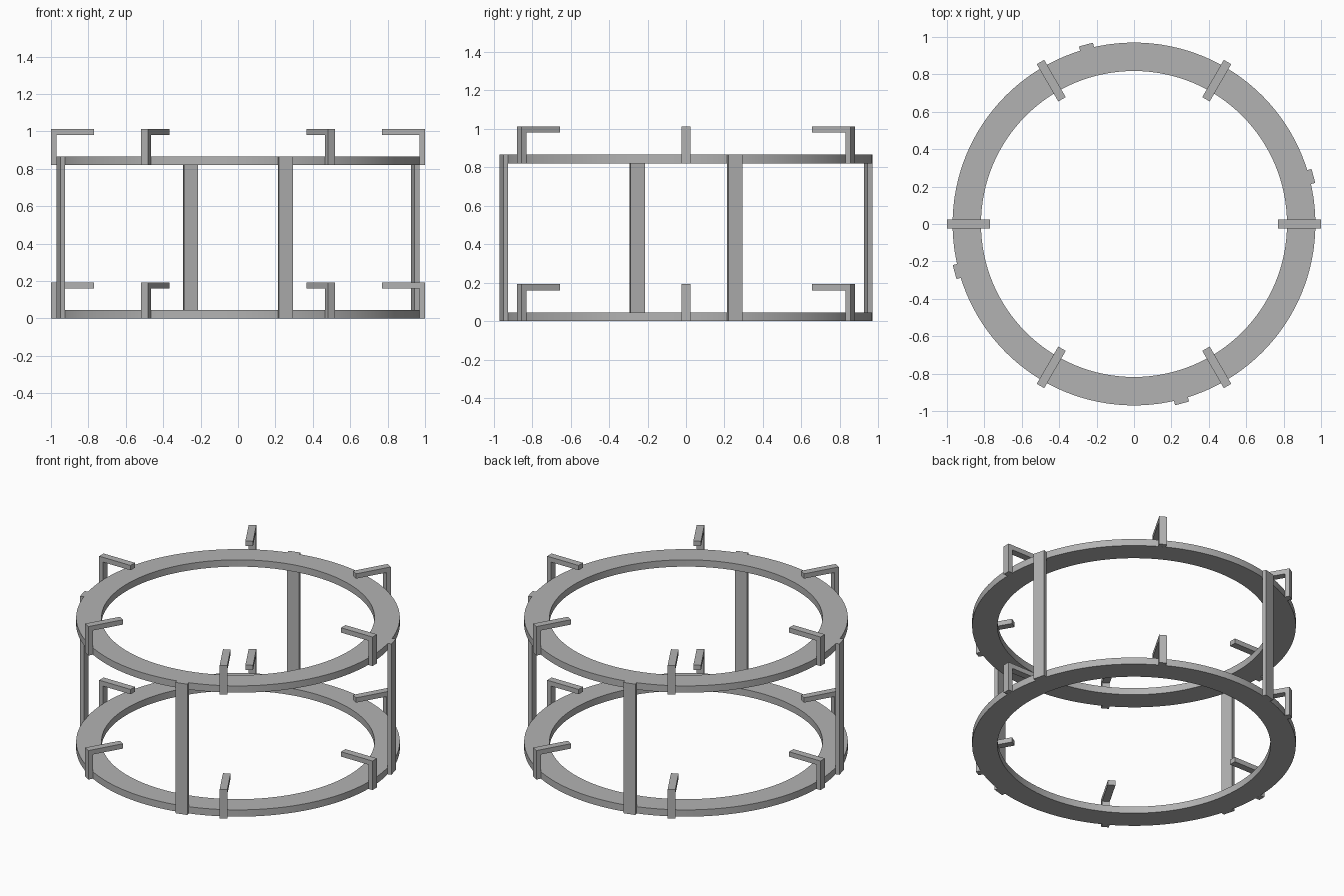
import bpy, bmesh
from math import radians, cos, sin
from mathutils import Matrix

cube = bpy.data.objects.get("Cube")
if cube:
    bpy.data.objects.remove(cube, do_unlink=True)

grey = bpy.data.materials.new("plain grey")
grey.use_nodes = True
colour = (0.45, 0.45, 0.45, 1)
grey.diffuse_color = colour
grey.node_tree.nodes["Principled BSDF"].inputs["Base Color"].default_value = colour


def finish(name, bm):
    bmesh.ops.recalc_face_normals(bm, faces=bm.faces[:])
    mesh = bpy.data.meshes.new(name)
    bm.to_mesh(mesh)
    bm.free()
    mesh.materials.append(grey)
    ob = bpy.data.objects.new(name, mesh)
    bpy.context.collection.objects.link(ob)
    return ob


def ring(name, z, height=0.045, outer=0.97, inner=0.818, segments=128):
    """Flat hoop with a rectangular section."""
    bm = bmesh.new()
    section = [(inner, z), (outer, z), (outer, z + height), (inner, z + height)]
    loops = []
    for i in range(segments):
        a = radians(360 * i / segments)
        loops.append([bm.verts.new((r * cos(a), r * sin(a), h)) for r, h in section])
    for i in range(segments):
        a, b = loops[i], loops[(i + 1) % segments]
        for j in range(4):
            k = (j + 1) % 4
            bm.faces.new((a[j], b[j], b[k], a[k]))
    ob = finish(name, bm)
    bpy.ops.object.select_all(action='DESELECT')
    ob.select_set(True)
    bpy.context.view_layer.objects.active = ob
    bpy.ops.object.shade_smooth_by_angle(angle=radians(30))


def radial_bar(name, profile, width, angle):
    """Extrude a radius/height profile sideways, then turn it about the axis."""
    bm = bmesh.new()
    face = bm.faces.new([bm.verts.new((r, -width / 2, z)) for r, z in profile])
    out = bmesh.ops.extrude_face_region(bm, geom=[face])
    verts = [v for v in out["geom"] if isinstance(v, bmesh.types.BMVert)]
    bmesh.ops.translate(bm, verts=verts, vec=(0, width, 0))
    bm.transform(Matrix.Rotation(radians(angle), 4, 'Z'))
    finish(name, bm)


# Two hoops, each carrying six inward-pointing hooks
for level, z in (("lower", 0), ("upper", 0.82)):
    ring(level + "_ring", z)
    hook = [(0.97, z), (1, z), (1, z + 0.192), (0.77, z + 0.192),
            (0.77, z + 0.16), (0.97, z + 0.16)]
    for i in range(6):
        radial_bar(f"{level}_hook_{i + 1}", hook, 0.046, 60 * i)

# Four flat posts joining the hoops on the outside
post = [(0.967, 0), (0.993, 0), (0.993, 0.865), (0.967, 0.865)]
for i in range(4):
    radial_bar(f"post_{i + 1}", post, 0.077, 15 + 90 * i)
